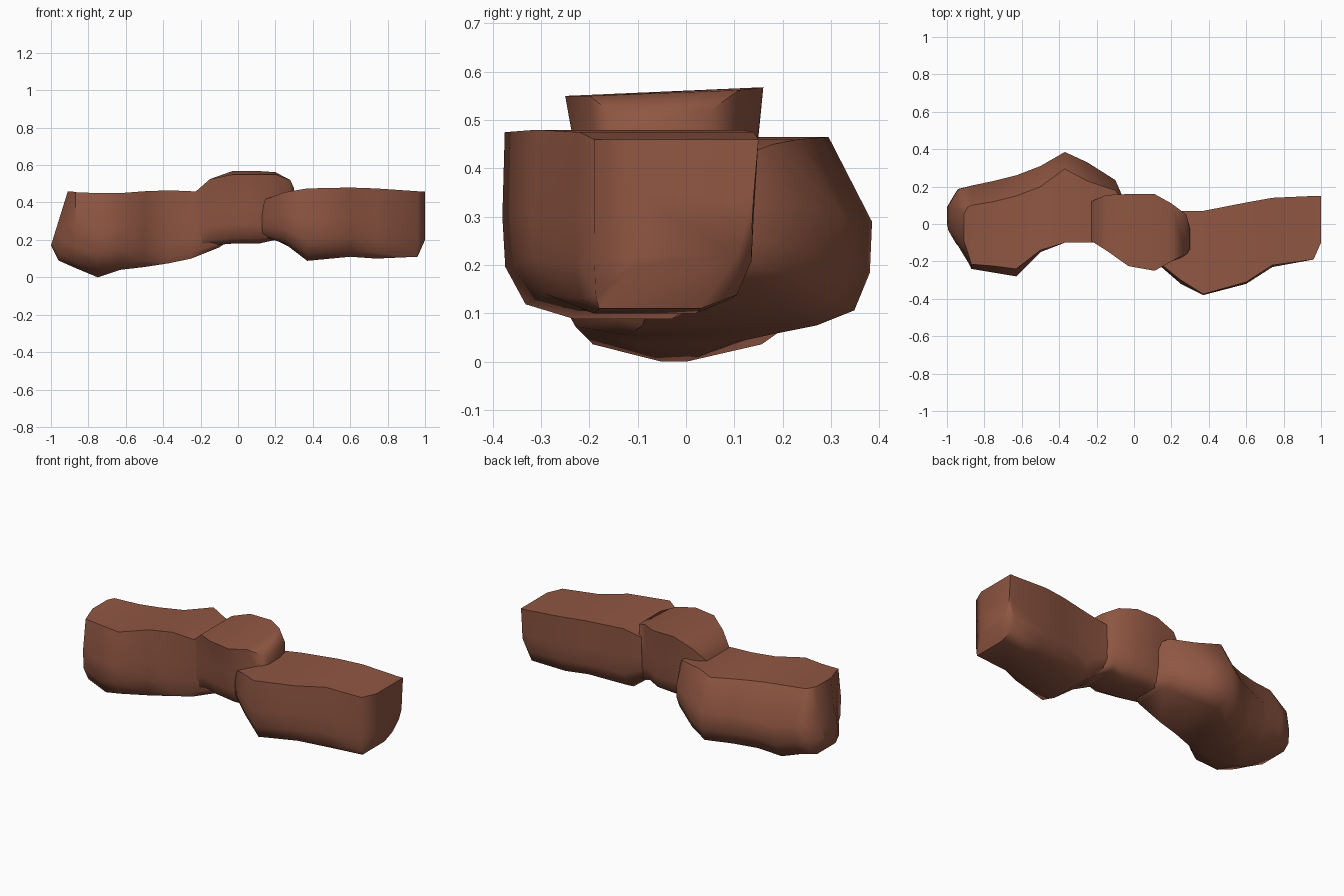
import bpy, bmesh, math

brown = bpy.data.materials.new("reddish brown stone")
brown.diffuse_color = (0.28, 0.095, 0.056, 1)
SIDES = 10


def section(bm, x, zb, zt, top, wide, low, dx=0.0, tilt=0.0):
    """One 10-sided slice: flat sharp top, full sides, rounded underside."""
    h = zt - zb
    mix = lambda i, t: wide[i] * t + low[i] * (1 - t)
    half = lambda i: [(top[i], 1), (wide[i], 0.55), (mix(i, 0.96), 0.28),
                      (mix(i, 0.68), 0.08), (low[i], 0)]
    pts = half(0) + half(1)[::-1]
    ring = []
    for i, (y, f) in enumerate(pts):
        z = zb + h * f + (tilt if i == SIDES - 1 else 0)
        ring.append(bm.verts.new((x + dx * f, y, z)))
    return ring


def boulder(name, slices):
    """Skin the slices along x and cap both ends."""
    bm = bmesh.new()
    rings = [section(bm, *s) for s in slices]
    for a, b in zip(rings, rings[1:]):
        for i in range(SIDES):
            j = (i + 1) % SIDES
            bm.faces.new((a[i], a[j], b[j], b[i]))
    bm.faces.new(rings[0])
    bm.faces.new(rings[-1][::-1])
    bmesh.ops.recalc_face_normals(bm, faces=bm.faces)
    me = bpy.data.meshes.new(name)
    bm.to_mesh(me)
    bm.free()
    me.materials.append(brown)
    ob = bpy.data.objects.new(name, me)
    bpy.context.collection.objects.link(ob)
    bpy.ops.object.select_all(action='DESELECT')
    ob.select_set(True)
    bpy.context.view_layer.objects.active = ob
    bpy.ops.object.shade_smooth_by_angle(angle=math.radians(58))


# Left boulder: widest, hangs lowest, sloping outer end
boulder("left_boulder", [
    (-1.00, 0.17, 0.46, (-0.09, 0.05), (-0.05, 0.10), (0.00, 0.09), 0.09),
    (-0.96, 0.09, 0.46, (-0.15, 0.09), (-0.12, 0.19), (-0.06, 0.12), 0.07),
    (-0.87, 0.05, 0.455, (-0.215, 0.10), (-0.24, 0.205), (-0.08, 0.06)),
    (-0.75, 0.00, 0.45, (-0.225, 0.12), (-0.26, 0.23), (-0.05, 0.00)),
    (-0.63, 0.04, 0.45, (-0.24, 0.15), (-0.28, 0.26), (-0.12, 0.10)),
    (-0.50, 0.055, 0.46, (-0.14, 0.20), (-0.15, 0.31), (-0.12, 0.17), 0, -0.01),
    (-0.37, 0.075, 0.465, (-0.10, 0.295), (-0.10, 0.385), (-0.09, 0.27)),
    (-0.25, 0.10, 0.46, (-0.10, 0.23), (-0.10, 0.33), (-0.08, 0.22)),
    (-0.10, 0.16, 0.45, (-0.10, 0.18), (-0.10, 0.235), (-0.08, 0.14)),
    (-0.04, 0.20, 0.42, (-0.08, 0.10), (-0.08, 0.10), (-0.06, 0.07)),
])

# Middle boulder: raised cap with a narrower neck below
boulder("middle_boulder", [
    (-0.23, 0.13, 0.455, (-0.09, 0.12), (-0.09, 0.12), (-0.06, 0.09)),
    (-0.15, 0.17, 0.525, (-0.14, 0.155), (-0.13, 0.14), (-0.07, 0.10)),
    (-0.03, 0.18, 0.55, (-0.225, 0.16), (-0.19, 0.14), (-0.12, 0.08), 0, 0.018),
    (0.11, 0.18, 0.55, (-0.25, 0.16), (-0.22, 0.14), (-0.14, 0.06), 0, 0.018),
    (0.20, 0.20, 0.55, (-0.20, 0.11), (-0.20, 0.10), (-0.15, 0.04), 0, 0.012),
    (0.28, 0.16, 0.52, (-0.16, 0.05), (-0.17, 0.05), (-0.15, 0.00)),
    (0.30, 0.15, 0.475, (-0.13, -0.03), (-0.15, 0.02), (-0.15, -0.02)),
])

# Right boulder: box-like, flat outer end
boulder("right_boulder", [
    (0.10, 0.23, 0.40, (-0.18, 0.05), (-0.19, 0.06), (-0.14, 0.00)),
    (0.25, 0.18, 0.455, (-0.30, 0.07), (-0.32, 0.07), (-0.22, 0.00)),
    (0.37, 0.088, 0.475, (-0.375, 0.07), (-0.38, 0.06), (-0.23, -0.03)),
    (0.60, 0.11, 0.48, (-0.31, 0.115), (-0.32, 0.11), (-0.22, 0.00)),
    (0.74, 0.10, 0.475, (-0.22, 0.14), (-0.23, 0.13), (-0.19, 0.02)),
    (0.96, 0.11, 0.46, (-0.19, 0.15), (-0.19, 0.14), (-0.18, 0.03)),
    (1.00, 0.20, 0.46, (-0.10, 0.15), (-0.10, 0.14), (-0.10, 0.04)),
])
